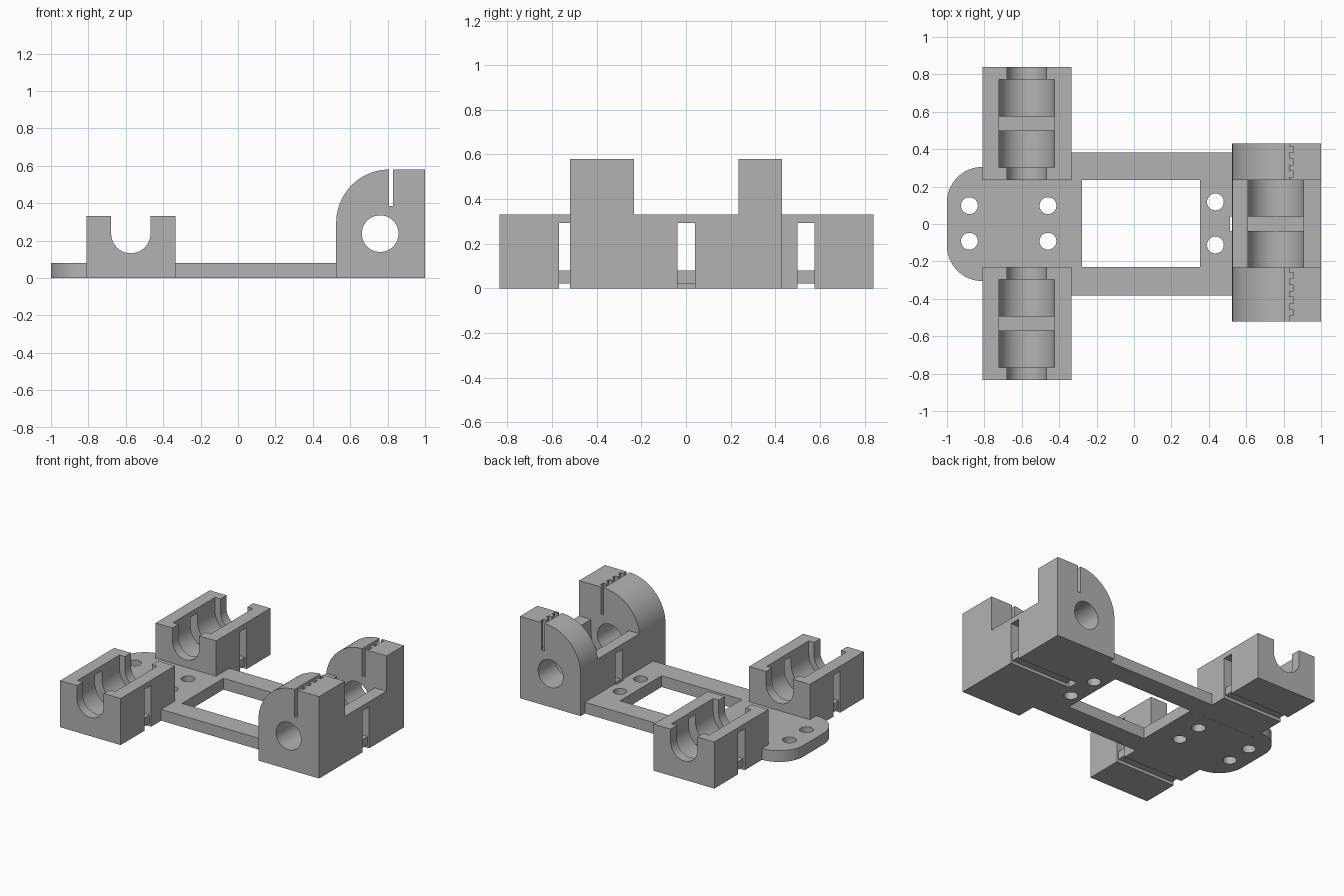
import bpy, bmesh, math

if "Cube" in bpy.data.objects:
    bpy.data.objects.remove(bpy.data.objects["Cube"])

grey = bpy.data.materials.new("plain grey")
grey.use_nodes = True
COLOUR = (0.45, 0.45, 0.45, 1)
grey.diffuse_color = COLOUR
grey.node_tree.nodes["Principled BSDF"].inputs["Base Color"].default_value = COLOUR


def prism(name, points, lo, hi, axis="y"):
    """Extrude a closed outline: (x, z) along y, or (x, y) along z."""
    place = (lambda p, t: (p[0], t, p[1])) if axis == "y" else (lambda p, t: (p[0], p[1], t))
    bm = bmesh.new()
    rings = [[bm.verts.new(place(p, t)) for p in points] for t in (lo, hi)]
    bm.faces.new(rings[0])
    bm.faces.new(rings[1])
    n = len(points)
    for i in range(n):
        j = (i + 1) % n
        bm.faces.new((rings[0][i], rings[0][j], rings[1][j], rings[1][i]))
    bmesh.ops.recalc_face_normals(bm, faces=bm.faces)
    mesh = bpy.data.meshes.new(name)
    bm.to_mesh(mesh)
    bm.free()
    obj = bpy.data.objects.new(name, mesh)
    bpy.context.collection.objects.link(obj)
    mesh.materials.append(grey)
    return obj


def box(name, x0, x1, y0, y1, z0, z1):
    return prism(name, [(x0, z0), (x1, z0), (x1, z1), (x0, z1)], y0, y1)


def arc(cx, cy, r, start, end, steps):
    return [(cx + r * math.cos(math.radians(start + (end - start) * i / steps)),
             cy + r * math.sin(math.radians(start + (end - start) * i / steps)))
            for i in range(steps + 1)]


def circle(cx, cy, r, steps=48):
    return arc(cx, cy, r, 0, 360, steps)[:-1]


def trough(cx, r, lo, hi):
    """Round-bottomed channel cutter, open at the top."""
    outline = arc(cx, AXLE_Z, r, 180, 360, 32) + [(cx + r, 0.7), (cx - r, 0.7)]
    return prism("cutter", outline, lo, hi)


def activate(obj):
    bpy.ops.object.select_all(action="DESELECT")
    obj.select_set(True)
    bpy.context.view_layer.objects.active = obj


def cut(obj, cutters):
    activate(obj)
    for c in cutters:
        mod = obj.modifiers.new("cut", "BOOLEAN")
        mod.operation = "DIFFERENCE"
        mod.solver = "EXACT"
        mod.object = c
        bpy.ops.object.modifier_apply(modifier=mod.name)
        bpy.data.objects.remove(c)


def tie_slot(x0, x1, y0, y1):
    """Cutters for a strap path: side opening, underside groove, recessed ends."""
    e = 0.012
    return [box("cutter", x0 - e, x1 + e, y0, y1, 0.08, 0.293),
            box("cutter", x0 - e, x1 + e, y0, y1, -0.1, 0.022),
            box("cutter", x0 - e, x0 + e, y0, y1, -0.1, 0.2),
            box("cutter", x1 - e, x1 + e, y0, y1, -0.1, 0.2)]


AXLE_Z = 0.237
PLATE = 0.08
parts = []

# Base plate with rounded tab, window and screw holes
half = [(0.525, 0.382), (-0.335, 0.382), (-0.335, 0.233), (-0.81, 0.233)]
half += arc(-0.81, 0.115, 0.19, 90, 180, 16)
outline = half + [(x, -y) for x, y in reversed(half)]
plate = prism("base_plate", outline, 0, PLATE, "z")
holes = [prism("cutter", circle(x, 0.003 + s * y, 0.045, 32), -0.1, 0.2, "z")
         for x, y in ((-0.88, 0.095), (-0.46, 0.095), (0.435, 0.115)) for s in (-1, 1)]
window = box("cutter", -0.278, 0.353, -0.23, 0.235, -0.1, 0.2)
groove = box("cutter", 0.513, 0.6, -0.037, 0.04, -0.1, 0.2)
cut(plate, holes + [window, groove])
parts.append(plate)

# Pair of open bearing holders
CX = -0.573
for side, shift in (("left", 0.537), ("right", -0.532)):
    holder = box(side + "_bearing_holder", -0.81, -0.335, shift - 0.303, shift + 0.303, 0, 0.33)
    cut(holder, [trough(CX, 0.105, shift - 0.4, shift + 0.4),
                 trough(CX, 0.148, shift - 0.235, shift + 0.235)]
        + tie_slot(-0.81, -0.335, shift - 0.038, shift + 0.038))
    parts.append(holder)

# Closed bearing block with two tall arched belt clamps
arch = [(1.0, 0), (1.0, 0.58)] + arc(0.81, 0.295, 0.285, 90, 180, 24) + [(0.525, 0)]
clamp = prism("belt_clamp_block", arch, -0.52, 0.43)
cutters = [box("cutter", 0.4, 1.1, -0.232, 0.235, 0.33, 0.7),
           prism("cutter", circle(0.76, AXLE_Z, 0.098), -0.6, 0.5),
           trough(0.758, 0.149, -0.232, 0.235),
           box("cutter", 0.808, 0.83, -0.6, 0.5, 0.386, 0.7)]
cutters += tie_slot(0.525, 1.0, -0.037, 0.04)
# Belt tooth notches along the slots
for start, count in ((0.25, 3), (-0.49, 4)):
    for i in range(count):
        y = start + i * 0.066
        cutters.append(box("cutter", 0.82, 0.853, y, y + 0.033, 0.386, 0.7))
cut(clamp, cutters)
parts.append(clamp)

for part in parts:
    activate(part)
    bpy.ops.object.shade_smooth_by_angle(angle=math.radians(30))
